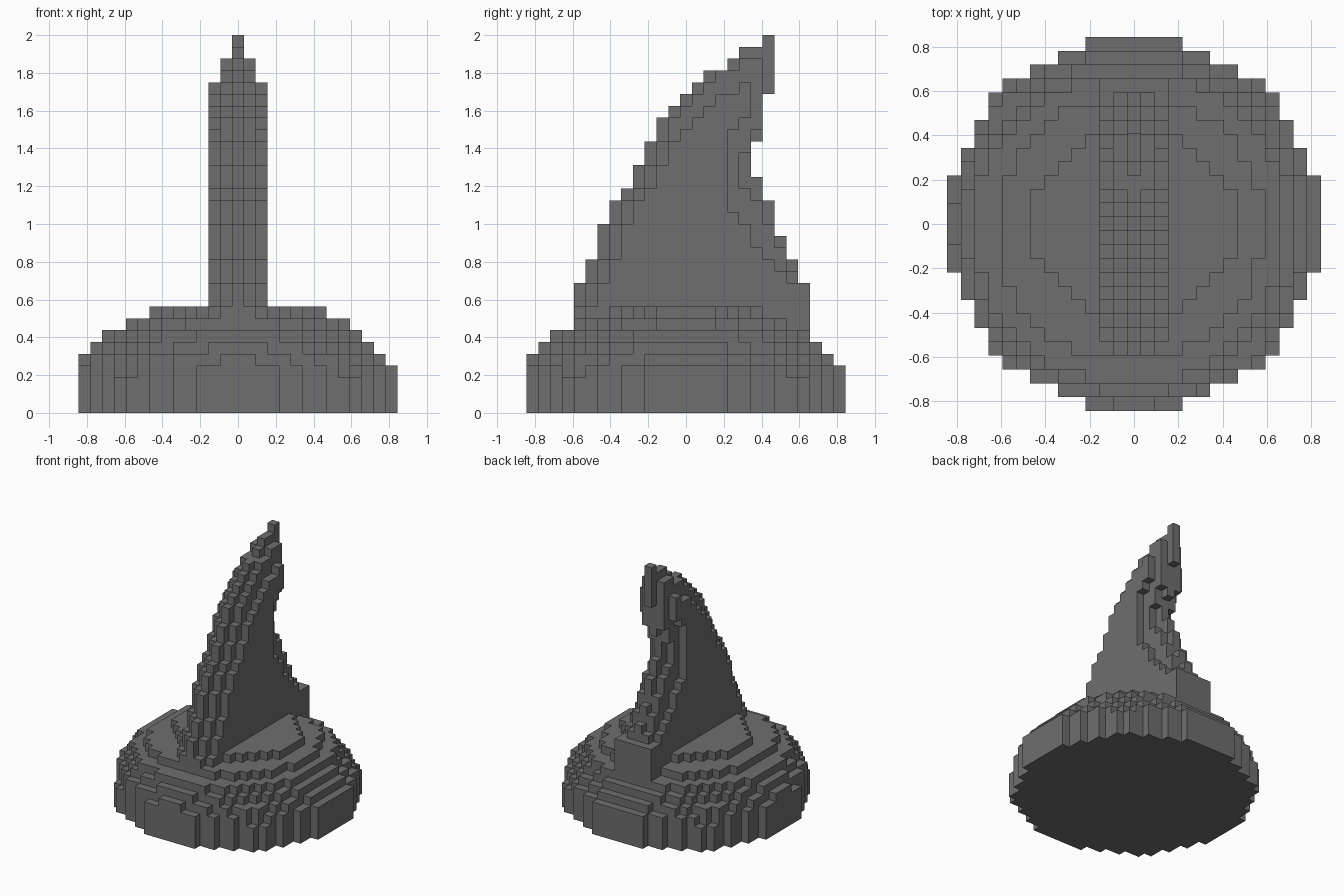
import bpy, bmesh
from mathutils import Vector

cube = bpy.data.objects.get("Cube")
if cube:
    bpy.data.objects.remove(cube, do_unlink=True)

S = 0.0625   # edge length of one block

grey = bpy.data.materials.new("dark grey")
grey.use_nodes = True
grey.diffuse_color = (0.156, 0.156, 0.156, 1)
grey.node_tree.nodes["Principled BSDF"].inputs["Base Color"].default_value = (0.156, 0.156, 0.156, 1)

# Stepped round base: half widths per row for the bottom and top layers
FOOT = [13, 13, 13, 13, 12, 12, 11, 11, 10, 10, 9, 7, 5, 3]
CAP = [7, 7, 7, 6, 5, 4, 3, 2]
# Layer: (centre shift, squared radius) for the rounded shoulder
SHOULDER = {3: (0, 178), 4: (0.3, 164), 5: (0.3, 143), 6: (0.3, 127), 7: (0.3, 93)}


def in_base(i, j, k):
    if abs(i) > FOOT[abs(j)]:
        return False
    if k < 3:
        return True
    if k == 8:
        return abs(j) < len(CAP) and abs(i) <= CAP[abs(j)]
    c, r2 = SHOULDER[k]
    return (i + c) ** 2 + (j + c) ** 2 <= r2


base = {(i, j, k) for i in range(-13, 14) for j in range(-13, 14)
        for k in range(9) if in_base(i, j, k)}

# Curved fin: column tops from j = -9 backwards, for the middle, inner and outer slices
TOPS = [
    [11, 13, 16, 18, 19, 21, 23, 25, 26, 27, 28, 29, 29, 30, 31, 31, 32, 15, 13, 11],
    [9, 11, 13, 16, 18, 19, 21, 23, 25, 26, 27, 28, 29, 29, 30, 30, 16, 14, 12, 11],
    [8, 9, 11, 13, 16, 18, 19, 21, 23, 24, 25, 26, 27, 27, 28, 14, 13, 12, 11, 11],
]
# Hollow under the hooked tip: j -> (from, to)
GAPS = [
    {6: (20, 23), 7: (18, 27)},
    {5: (19, 22), 6: (18, 24)},
    {4: (17, 24), 5: (16, 25)},
]
fin = set()
for i in range(-2, 3):
    gaps = GAPS[abs(i)]
    for j, top in enumerate(TOPS[abs(i)], -9):
        lo, hi = gaps.get(j, (0, 0))
        fin |= {(i, j, k) for k in range(7, top) if not lo <= k < hi}
base -= fin
solid = base | fin


def block_shell(name, cells):
    """Make the outer faces of a set of blocks."""
    bm = bmesh.new()
    verts = {}

    def vert(p):
        key = tuple(round(c * 2) for c in p)
        if key not in verts:
            verts[key] = bm.verts.new((p[0] * S, p[1] * S, (p[2] + 0.5) * S))
        return verts[key]

    for cell in sorted(cells):
        for axis in range(3):
            for sign in (-1, 1):
                n = Vector((0, 0, 0))
                n[axis] = sign
                if tuple(int(a + b) for a, b in zip(cell, n)) in solid:
                    continue
                u = Vector((0, 0, 0))
                u[(axis + 1) % 3] = 0.5
                v = n.cross(u)
                mid = Vector(cell) + n * 0.5
                bm.faces.new([vert(mid + d) for d in (-u - v, u - v, u + v, v - u)])
    mesh = bpy.data.meshes.new(name)
    bm.to_mesh(mesh)
    bm.free()
    mesh.materials.append(grey)
    obj = bpy.data.objects.new(name, mesh)
    bpy.context.collection.objects.link(obj)
    return obj


block_shell("stepped_base", base)
block_shell("curved_fin", fin)
